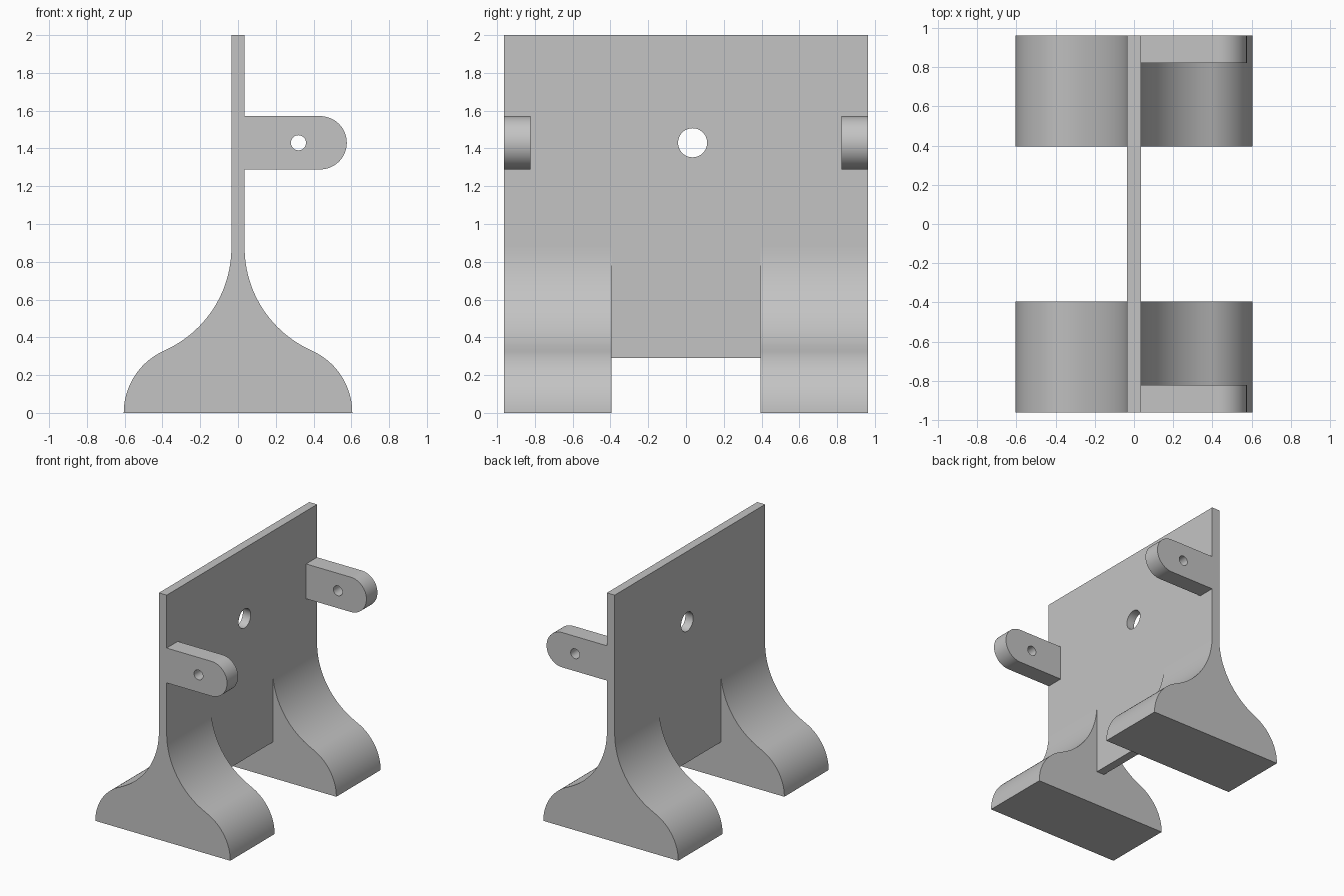
import bpy
import bmesh
from math import cos, sin, radians
from mathutils import Vector

cube = bpy.data.objects.get("Cube")
if cube:
    bpy.data.objects.remove(cube, do_unlink=True)

# Single material
grey = bpy.data.materials.new("plain grey")
grey.use_nodes = True
grey.diffuse_color = (0.55, 0.55, 0.55, 1)
grey.node_tree.nodes["Principled BSDF"].inputs["Base Color"].default_value = grey.diffuse_color


def arc(cx, cz, r, start, end, steps):
    """Points along an arc, angles in degrees."""
    angles = [radians(start + (end - start) * i / steps) for i in range(steps + 1)]
    return [(cx + r * cos(a), cz + r * sin(a)) for a in angles]


def circle(cx, cz, r, steps=48):
    return arc(cx, cz, r, 0, 360, steps)[:-1]


def slab(name, loops, axis, start, end):
    """Fill an outline with optional holes and extrude it along x or y."""
    def place(u, v):
        return (start, u, v) if axis == "x" else (u, start, v)

    bm = bmesh.new()
    edges = []
    for loop in loops:
        verts = [bm.verts.new(place(u, v)) for u, v in loop]
        edges += [bm.edges.new((a, b)) for a, b in zip(verts, verts[1:] + verts[:1])]
    bmesh.ops.triangle_fill(bm, edges=edges, use_beauty=True)
    grown = bmesh.ops.extrude_face_region(bm, geom=bm.faces[:])["geom"]
    depth = end - start
    shift = Vector((depth, 0, 0)) if axis == "x" else Vector((0, depth, 0))
    bmesh.ops.translate(bm, vec=shift, verts=[g for g in grown if isinstance(g, bmesh.types.BMVert)])
    bmesh.ops.recalc_face_normals(bm, faces=bm.faces[:])
    for face in bm.faces:
        face.smooth = True
    mesh = bpy.data.meshes.new(name)
    bm.to_mesh(mesh)
    bm.free()
    mesh.set_sharp_from_angle(angle=radians(30))
    mesh.materials.append(grey)
    obj = bpy.data.objects.new(name, mesh)
    bpy.context.collection.objects.link(obj)
    return obj


THICK = 0.035       # half thickness of the plate
DEPTH = 0.963       # half depth of the whole bracket
GAP = 0.395         # half width of the opening between the feet
FOOT_TOP = 0.875
LUG_Z = 1.43

# Upright plate, stepped at the bottom where it sits on the feet
half = [(GAP, 0.29), (GAP, FOOT_TOP), (DEPTH, FOOT_TOP), (DEPTH, 2.0)]
outline = half + [(-y, z) for y, z in reversed(half)]
slab("plate", [outline, circle(0.035, LUG_Z, 0.077)], "x", -THICK, THICK)

# Feet: rounded toe flowing into a concave flare
flare = arc(0.245, 0, 0.36, 0, 66.3, 20)
flare += arc(THICK + 0.595, FOOT_TOP, 0.595, 246.3, 180, 24)[1:]
foot = flare + [(-x, z) for x, z in reversed(flare)]

# Lugs: round-ended tabs with a pin hole
lug = [(THICK, LUG_Z - 0.141)] + arc(0.435, LUG_Z, 0.141, -90, 90, 32) + [(THICK, LUG_Z + 0.141)]
pin_hole = circle(0.32, LUG_Z, 0.04, 32)

for side, s in (("front", -1), ("back", 1)):
    slab(side + "_foot", [foot], "y", s * GAP, s * DEPTH)
    slab(side + "_lug", [lug, pin_hole], "y", s * 0.822, s * DEPTH)
